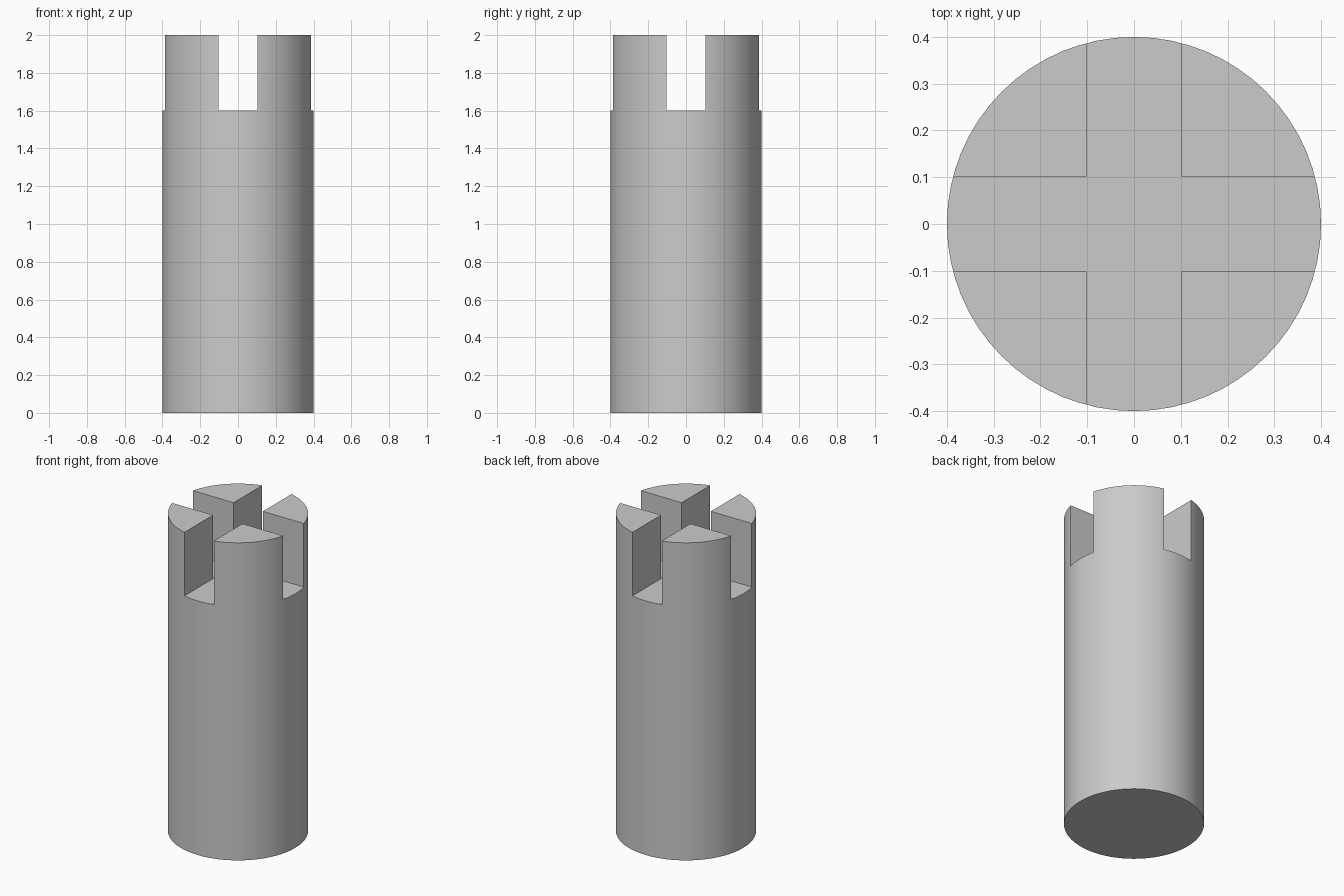
import bpy
import math

RADIUS, HEIGHT = 0.4, 2.0
SLOT_WIDTH, SLOT_FLOOR = 0.204, 1.6

if "Cube" in bpy.data.objects:
    bpy.data.objects.remove(bpy.data.objects["Cube"], do_unlink=True)

# Plain grey material
grey = bpy.data.materials.new("grey")
grey.use_nodes = True
color = (0.6, 0.6, 0.6, 1)
grey.diffuse_color = color
grey.node_tree.nodes["Principled BSDF"].inputs["Base Color"].default_value = color

# Round post
bpy.ops.mesh.primitive_cylinder_add(vertices=64, radius=RADIUS, depth=HEIGHT,
                                    location=(0, 0, HEIGHT / 2))
post = bpy.context.object
post.name = "slotted_post"
post.data.materials.append(grey)


def cut_slot(name, angle):
    """Cut one straight slot across the top of the post."""
    bpy.ops.mesh.primitive_cube_add(size=1, location=(0, 0, SLOT_FLOOR + 0.5),
                                    rotation=(0, 0, angle))
    cutter = bpy.context.object
    cutter.name = name
    cutter.scale = (2, SLOT_WIDTH, 1)
    cutter.hide_render = True
    cutter.data.materials.append(grey)
    bpy.context.view_layer.objects.active = post
    mod = post.modifiers.new(name, "BOOLEAN")
    mod.operation = "DIFFERENCE"
    mod.solver = "EXACT"
    mod.object = cutter
    bpy.ops.object.modifier_apply(modifier=mod.name)
    bpy.data.objects.remove(cutter, do_unlink=True)


# Crossed slots leaving four prongs
cut_slot("slot_side_to_side", 0)
cut_slot("slot_front_to_back", math.pi / 2)

# Smooth round wall, sharp edges elsewhere
bpy.ops.object.select_all(action="DESELECT")
post.select_set(True)
bpy.context.view_layer.objects.active = post
bpy.ops.object.shade_smooth_by_angle(angle=math.radians(30))
